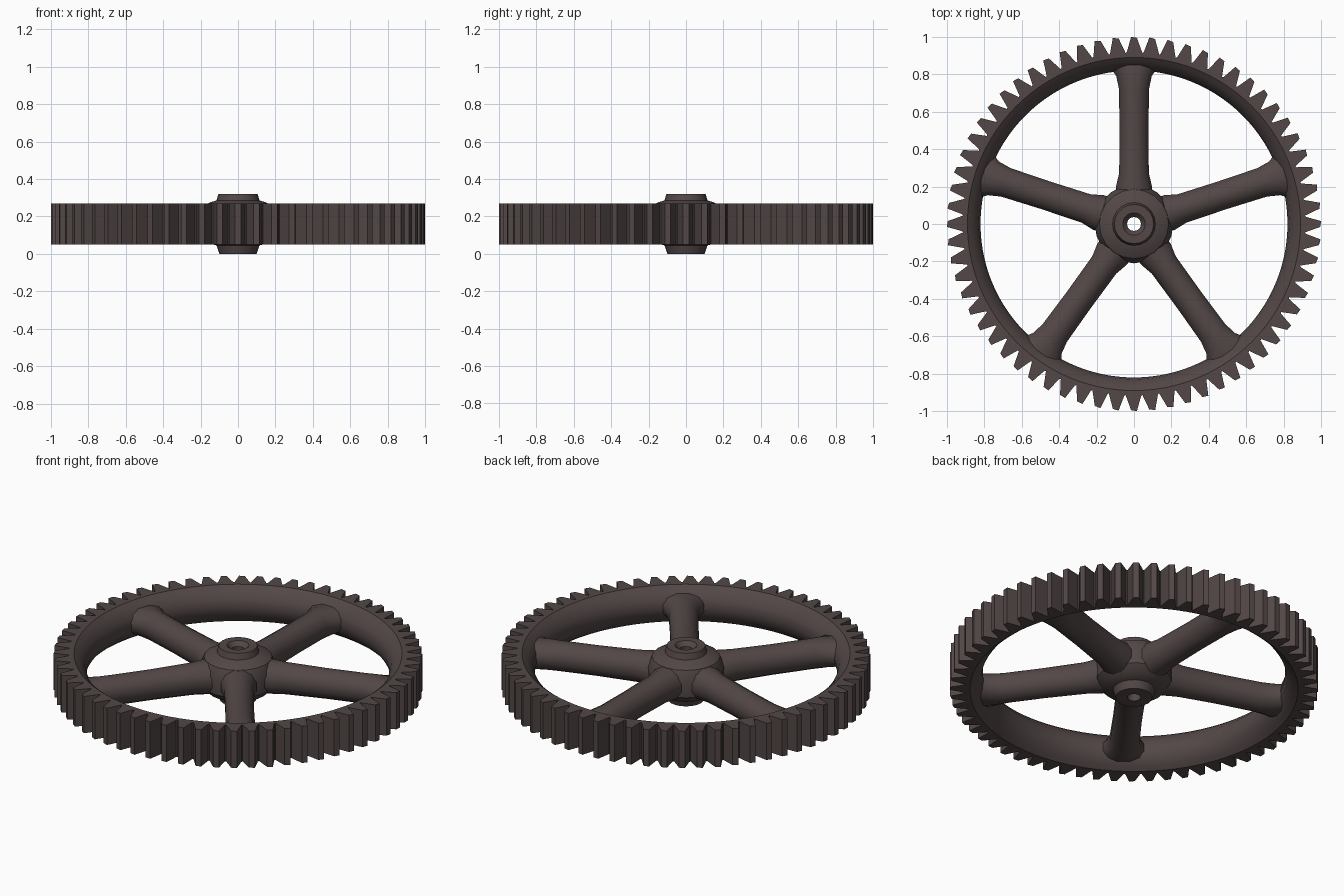
import bpy, bmesh, math

cube = bpy.data.objects.get("Cube")
if cube:
    bpy.data.objects.remove(cube, do_unlink=True)

iron = bpy.data.materials.new("dark brown iron")
iron.use_nodes = True
COLOUR = (0.085, 0.063, 0.062, 1)
iron.diffuse_color = COLOUR
iron.node_tree.nodes["Principled BSDF"].inputs["Base Color"].default_value = COLOUR

MID = 0.16      # height of the wheel's middle plane
TEETH = 64
SPOKES = 5


def make_part(name, rings, closed, angle=35):
    """Skin a list of point rings; closed joins the last ring to the first."""
    bm = bmesh.new()
    loops = [[bm.verts.new(p) for p in ring] for ring in rings]
    n = len(loops[0])
    for i in range(len(loops) if closed else len(loops) - 1):
        a, b = loops[i], loops[(i + 1) % len(loops)]
        for j in range(n):
            k = (j + 1) % n
            bm.faces.new((a[j], a[k], b[k], b[j]))
    if not closed:
        bm.faces.new(loops[0])
        bm.faces.new(loops[-1])
    bmesh.ops.recalc_face_normals(bm, faces=bm.faces)
    mesh = bpy.data.meshes.new(name)
    bm.to_mesh(mesh)
    bm.free()
    mesh.materials.append(iron)
    obj = bpy.data.objects.new(name, mesh)
    bpy.context.collection.objects.link(obj)
    bpy.ops.object.select_all(action="DESELECT")
    bpy.context.view_layer.objects.active = obj
    obj.select_set(True)
    bpy.ops.object.shade_smooth_by_angle(angle=math.radians(angle))
    return obj


def polar(r, a, z):
    return (r * math.cos(a), r * math.sin(a), z)


# Toothed rim: a lathe section whose outer radius follows the tooth outline
tooth = [(-0.5, 0.915), (-0.16, 0.995), (0.16, 1.0), (0.42, 0.92)]
rings = []
for t in range(TEETH):
    for offset, r in tooth:
        a = math.pi / 2 + (t + offset) * math.tau / TEETH
        section = [(r, 0.05), (r, 0.27), (0.89, 0.27), (0.865, 0.25),
                   (0.83, 0.21), (0.82, MID), (0.83, 0.11), (0.865, 0.07), (0.89, 0.05)]
        rings.append([polar(rad, a, z) for rad, z in section])
make_part("toothed_rim", rings, True)

# Hub with a raised boss on both sides and a through hole
hub = [(0.037, 0.0), (0.1, 0.0), (0.115, 0.045), (0.17, 0.06), (0.205, 0.1),
       (0.21, 0.2), (0.185, 0.255), (0.15, 0.275), (0.115, 0.285), (0.105, 0.32),
       (0.06, 0.32), (0.037, 0.295)]
SIDES = 20
make_part("hub", [[polar(r, i * math.tau / SIDES, z) for r, z in hub]
                  for i in range(SIDES)], True)

# Spokes: rounded bars that flare into the hub and rim
stations = [(0.13, 0.10, 0.1), (0.2, 0.1, 0.095), (0.27, 0.082, 0.09), (0.5, 0.08, 0.085),
            (0.72, 0.083, 0.085), (0.79, 0.098, 0.085), (0.85, 0.14, 0.075)]
for s in range(SPOKES):
    a = math.pi / 2 + s * math.tau / SPOKES
    ca, sa = math.cos(a), math.sin(a)
    rings = []
    for r, half_width, half_height in stations:
        ring = []
        for j in range(12):
            q = (j + 0.5) * math.tau / 12
            w, h = half_width * math.cos(q), half_height * math.sin(q)
            ring.append((r * ca - w * sa, r * sa + w * ca, MID + h))
        rings.append(ring)
    make_part(f"spoke_{s + 1}", rings, False, 45)
